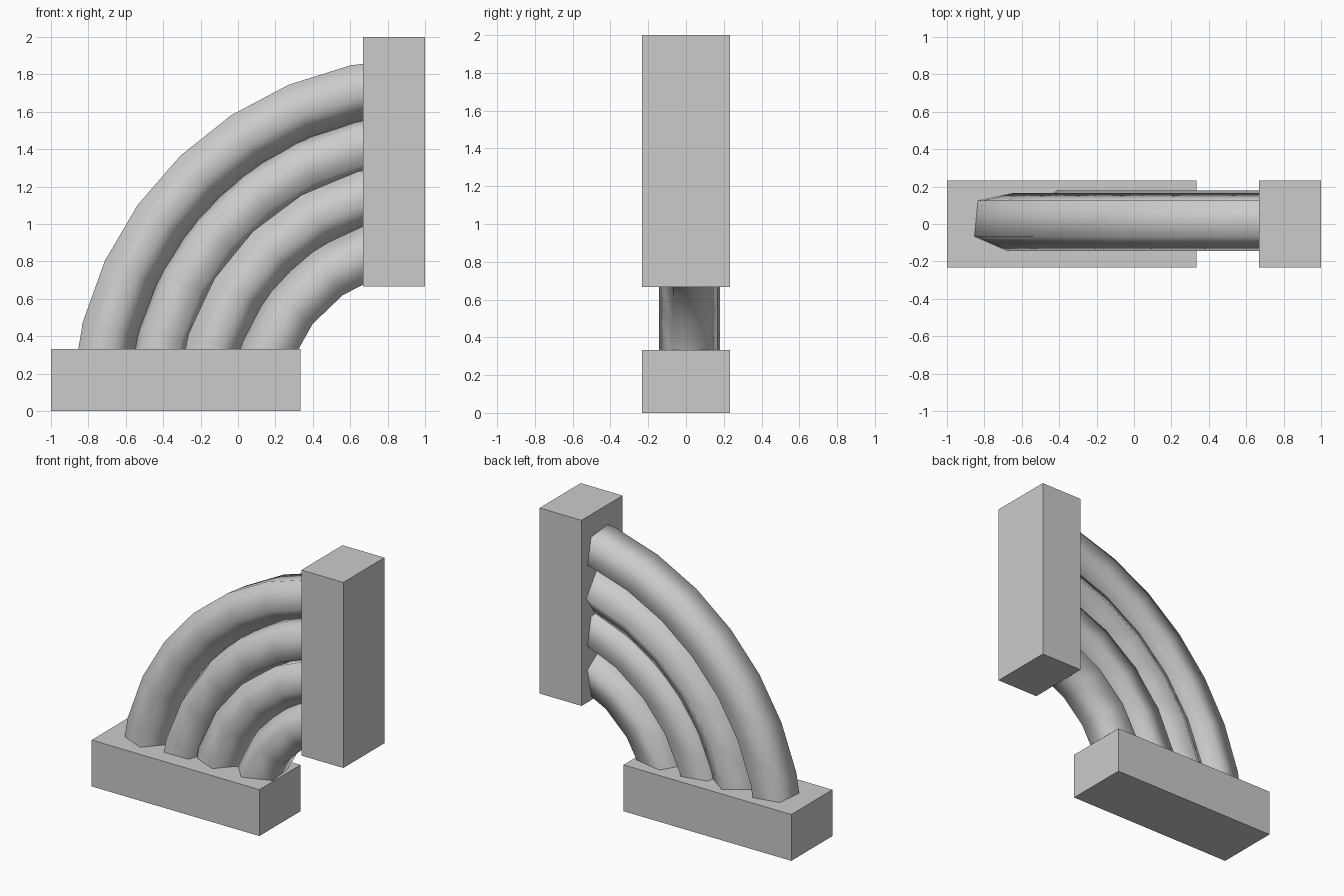
import bpy, bmesh
from math import sin, cos, radians
from mathutils import Vector

cube = bpy.data.objects.get("Cube")
if cube:
    bpy.data.objects.remove(cube, do_unlink=True)

# One plain grey for everything
grey = bpy.data.materials.new("plain_grey")
grey.use_nodes = True
colour = (0.6, 0.6, 0.6, 1.0)
grey.diffuse_color = colour
grey.node_tree.nodes["Principled BSDF"].inputs["Base Color"].default_value = colour


def finish(bm, name, smooth=False):
    bmesh.ops.recalc_face_normals(bm, faces=bm.faces)
    for face in bm.faces:
        face.smooth = smooth and len(face.verts) == 4
    mesh = bpy.data.meshes.new(name)
    bm.to_mesh(mesh)
    bm.free()
    mesh.materials.append(grey)
    obj = bpy.data.objects.new(name, mesh)
    bpy.context.collection.objects.link(obj)
    return obj


def block(name, low, high):
    low, high = Vector(low), Vector(high)
    bm = bmesh.new()
    bmesh.ops.create_cube(bm, size=1)
    bmesh.ops.scale(bm, vec=high - low, verts=bm.verts)
    bmesh.ops.translate(bm, vec=(low + high) / 2, verts=bm.verts)
    return finish(bm, name)


def bent_tube(name, bend, twist, segments, radius=0.163, sides=5):
    """Five-sided tube swept around the corner at x = 1, z = 0."""
    bm = bmesh.new()
    rings = []
    for i in range(segments + 1):
        a = radians(4 + 84.4 * i / segments)
        ring = []
        for k in range(sides):
            t = radians(twist + 360 * k / sides)
            r = bend + radius * cos(t)
            ring.append(bm.verts.new((1 - r * cos(a), 0.016 + radius * sin(t), r * sin(a))))
        rings.append(ring)
    for near, far in zip(rings, rings[1:]):
        for k in range(sides):
            n = (k + 1) % sides
            bm.faces.new((near[k], near[n], far[n], far[k]))
    bm.faces.new(rings[0])
    bm.faces.new(rings[-1])
    return finish(bm, name, smooth=True)


# End blocks
W = 0.233
block("base_block", (-1, -W, 0), (0.333, W, 0.333))
block("upright_block", (0.667, -W, 0.667), (1, W, 2))

# Nested tubes joining the blocks
bent_tube("outer_tube", 1.75, 41.7, 8)
bent_tube("second_tube", 1.455, 18, 7)
bent_tube("third_tube", 1.19, 41.7, 6)
bent_tube("inner_tube", 0.9, -5, 5)
